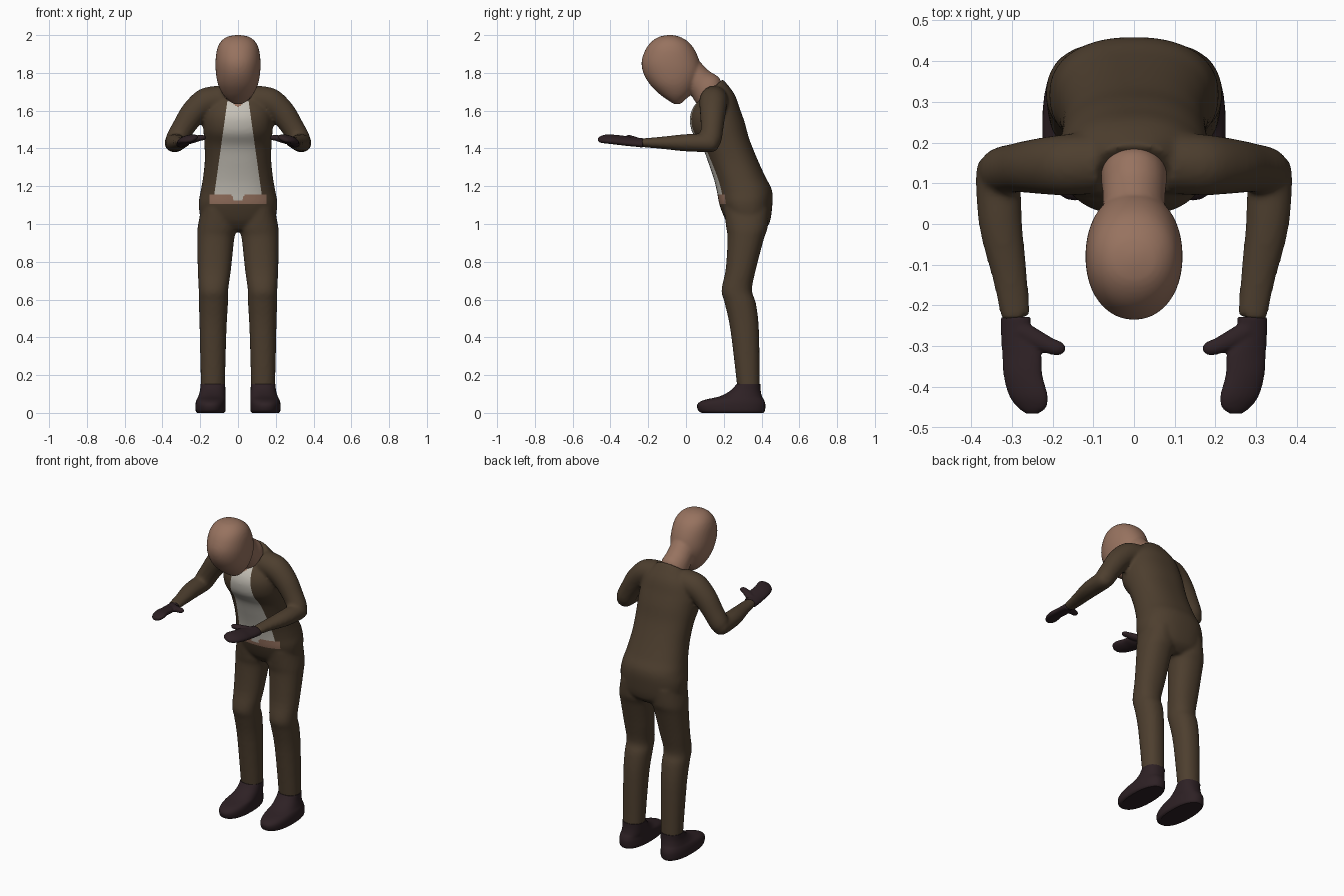
import bpy, bmesh, math
from mathutils import Vector as V

if "Cube" in bpy.data.objects:
    bpy.data.objects.remove(bpy.data.objects["Cube"])


def material(name, rgb):
    m = bpy.data.materials.new(name)
    m.diffuse_color = (*rgb, 1)
    m.use_nodes = True
    m.node_tree.nodes["Principled BSDF"].inputs["Base Color"].default_value = m.diffuse_color
    return m


SUIT = material("brown cloth", (0.075, 0.049, 0.028))
SHIRT = material("off white cloth", (0.56, 0.53, 0.47))
SKIN = material("skin", (0.31, 0.17, 0.115))
DARK = material("dark leather", (0.027, 0.015, 0.018))


# A ring is (centre, half-axis u, half-axis v)
def fb(front, back, w, cx=0):
    """Ring spanning a front (y, z) point and a back (y, z) point."""
    f, b = V((cx, *front)), V((cx, *back))
    return ((f + b) / 2, V((w, 0, 0)), (b - f) / 2)


def tube(points):
    """Rings across a path of (x, y, z, radius, flattening)."""
    cs = [V(p[:3]) for p in points]
    rings = []
    for i, p in enumerate(points):
        t = (cs[min(i + 1, len(cs) - 1)] - cs[max(i - 1, 0)]).normalized()
        side = V((0, 0, 1)).cross(t).normalized()
        rings.append((cs[i], side * p[3], t.cross(side) * p[3] * p[4]))
    return rings


def spline(a, b, c, d, t):
    return 0.5 * (2 * b + (c - a) * t + (2 * a - 5 * b + 4 * c - d) * t * t
                  + (3 * b - a - 3 * c + d) * t ** 3)


def loft(bm, rings, side=1, power=2.0, n=32, steps=4):
    """Closed smooth skin through the rings, with superellipse sections."""
    last, dense = len(rings) - 1, []
    for i in range(last):
        q = [rings[max(i - 1, 0)], rings[i], rings[i + 1], rings[min(i + 2, last)]]
        for s in range(steps):
            dense.append([spline(*[r[k] for r in q], s / steps) for k in range(3)])
    dense.append(rings[last])
    loops, faces = [], []
    for c, u, v in dense:
        loop = []
        for k in range(n):
            a = math.tau * k / n
            ca, sa = math.cos(a), math.sin(a)
            p = (c + u * math.copysign(abs(ca) ** (2 / power), ca)
                 + v * math.copysign(abs(sa) ** (2 / power), sa))
            loop.append(bm.verts.new((p.x * side, p.y, p.z)))
        loops.append(loop)
    for l0, l1 in zip(loops, loops[1:]):
        for k in range(n):
            faces.append(bm.faces.new((l0[k], l0[(k + 1) % n], l1[(k + 1) % n], l1[k])))
    faces += [bm.faces.new(loops[0]), bm.faces.new(loops[-1])]
    bmesh.ops.recalc_face_normals(bm, faces=faces)


def finish(name, bm, mats, voxel=0, smooth=4):
    """Make an object; a voxel size fuses its overlapping lofts into one skin."""
    me = bpy.data.meshes.new(name)
    bm.to_mesh(me)
    bm.free()
    ob = bpy.data.objects.new(name, me)
    bpy.context.collection.objects.link(ob)
    if voxel:
        r = ob.modifiers.new("fuse", 'REMESH')
        r.mode, r.voxel_size = 'VOXEL', voxel
        s = ob.modifiers.new("soften", 'SMOOTH')
        s.factor, s.iterations = 0.5, smooth
        dg = bpy.context.evaluated_depsgraph_get()
        ob.data = bpy.data.meshes.new_from_object(ob.evaluated_get(dg))
        ob.modifiers.clear()
    ob.data.materials.clear()
    for m in mats:
        ob.data.materials.append(m)
    for p in ob.data.polygons:
        p.use_smooth = True
        p.material_index = 0
    return ob


# Suit: torso, legs and arms fused together
bm = bmesh.new()
loft(bm, [fb((.25, .97), (.39, .955), .09), fb((.21, 1.02), (.44, 1.0), .185),
          fb((.178, 1.10), (.457, 1.10), .208), fb((.165, 1.165), (.455, 1.18), .198),
          fb((.15, 1.23), (.42, 1.25), .186), fb((.12, 1.32), (.375, 1.35), .176),
          fb((.085, 1.41), (.335, 1.45), .178), fb((.035, 1.48), (.31, 1.54), .184),
          fb((.02, 1.55), (.285, 1.61), .18), fb((.03, 1.60), (.255, 1.69), .155),
          fb((.05, 1.635), (.195, 1.768), .10)], power=2.3, n=48)
for s in (1, -1):
    legs = [(1.08, .20, .44, .105, .09), (.98, .213, .432, .11, .104),
            (.92, .22, .412, .118, .098), (.76, .21, .37, .125, .088),
            (.65, .188, .349, .13, .078), (.58, .205, .37, .13, .077),
            (.44, .235, .386, .132, .071), (.13, .272, .391, .133, .063)]
    loft(bm, [fb((f, z), (b, z), w, cx) for z, f, b, cx, w in legs], s, 2.2)
    loft(bm, tube([(.08, .15, 1.66, .075, 1), (.17, .145, 1.645, .075, 1),
                   (.235, .142, 1.59, .068, 1), (.29, .138, 1.51, .06, 1),
                   (.33, .13, 1.44, .056, 1), (.343, .125, 1.41, .035, 1)]), s)
    loft(bm, tube([(.335, .17, 1.43, .03, 1), (.335, .14, 1.43, .052, .95),
                   (.332, .06, 1.43, .055, .88), (.325, -.02, 1.43, .052, .85),
                   (.305, -.13, 1.43, .043, .75), (.29, -.232, 1.43, .036, .65)]), s)
suit = finish("suit", bm, [SUIT, SHIRT, SKIN], 0.01)

# Shirt front and bare waist: cut clean borders, then colour by position
bm = bmesh.new()
bm.from_mesh(suit.data)
SLOPE = 0.14
cuts = [((s * .125, 0, 1.16), (s, 0, SLOPE)) for s in (1, -1)]
cuts += [((0, 0, z), (0, 0, 1)) for z in (1.105, 1.155)]
cuts += [((s * .15, 0, 0), (1, 0, 0)) for s in (1, -1)]
for co, no in cuts:
    bmesh.ops.bisect_plane(bm, geom=bm.verts[:] + bm.edges[:] + bm.faces[:],
                           plane_co=co, plane_no=V(no).normalized(), dist=1e-5)
bm.normal_update()
for f in bm.faces:
    c = f.calc_center_median()
    ax = abs(c.x)
    f.smooth = True
    f.material_index = 0
    if f.normal.y > -0.15 and c.z < 1.6 or c.y > 0.24 or c.z < 1.105:
        continue
    if c.z < 1.155:
        if ax < .15:
            f.material_index = 1 if ax < .03 and c.z > 1.125 else 2
    elif ax < .125 - (c.z - 1.16) * SLOPE and c.y < .12 + (1.66 - c.z) * .3:
        f.material_index = 2 if c.z > 1.62 + .7 * ax else 1
bm.to_mesh(suit.data)
bm.free()

# Head with neck
bm = bmesh.new()
skull = [(2.0, -.10, -.07, .015), (1.99, -.145, -.03, .06), (1.962, -.186, .015, .094),
         (1.92, -.216, .047, .112), (1.86, -.235, .072, .119), (1.80, -.226, .08, .117),
         (1.74, -.192, .06, .106), (1.69, -.143, .03, .082), (1.655, -.095, -.008, .052),
         (1.634, -.062, -.03, .02)]
loft(bm, [fb((f, z), (b, z), w) for z, f, b, w in skull], power=2.1, n=48)
loft(bm, [fb((.09, 1.59), (.20, 1.70), .08), fb((.05, 1.645), (.178, 1.772), .081),
          fb((.022, 1.685), (.125, 1.808), .077), fb((-.03, 1.72), (.078, 1.855), .077)])
finish("head", bm, [SKIN], 0.008)

for s, side in ((1, "left"), (-1, "right")):
    # Mitten-like glove: palm and thumb
    bm = bmesh.new()
    palm = [(-.228, .29, .037, .024, 1.43), (-.27, .29, .037, .022, 1.433),
            (-.32, .276, .048, .023, 1.44), (-.37, .273, .048, .023, 1.446),
            (-.42, .26, .048, .021, 1.45), (-.45, .251, .036, .016, 1.448),
            (-.466, .25, .016, .008, 1.446)]
    loft(bm, [(V((x, y, z)), V((w, 0, -.25 * w)), V((0, 0, h)))
              for y, x, w, h, z in palm], s)
    loft(bm, tube([(.28, -.262, 1.438, .026, .8), (.24, -.284, 1.447, .024, .8),
                   (.205, -.30, 1.455, .02, .8), (.182, -.306, 1.457, .017, .8),
                   (.169, -.307, 1.457, .007, .8)]), s)
    finish(side + "_glove", bm, [DARK], 0.005)

    # Shoe
    bm = bmesh.new()
    shoe = [(0, .085, .41, .145, .07), (.012, .065, .418, .145, .079),
            (.045, .06, .42, .145, .08), (.068, .095, .413, .143, .077),
            (.088, .18, .402, .138, .072), (.12, .238, .395, .134, .067),
            (.153, .268, .394, .133, .065)]
    loft(bm, [fb((f, z), (b, z), w, cx) for z, f, b, cx, w in shoe], s, 2.3)
    ob = finish(side + "_shoe", bm, [DARK])
    for p in ob.data.polygons:
        p.use_smooth = len(p.vertices) == 4
